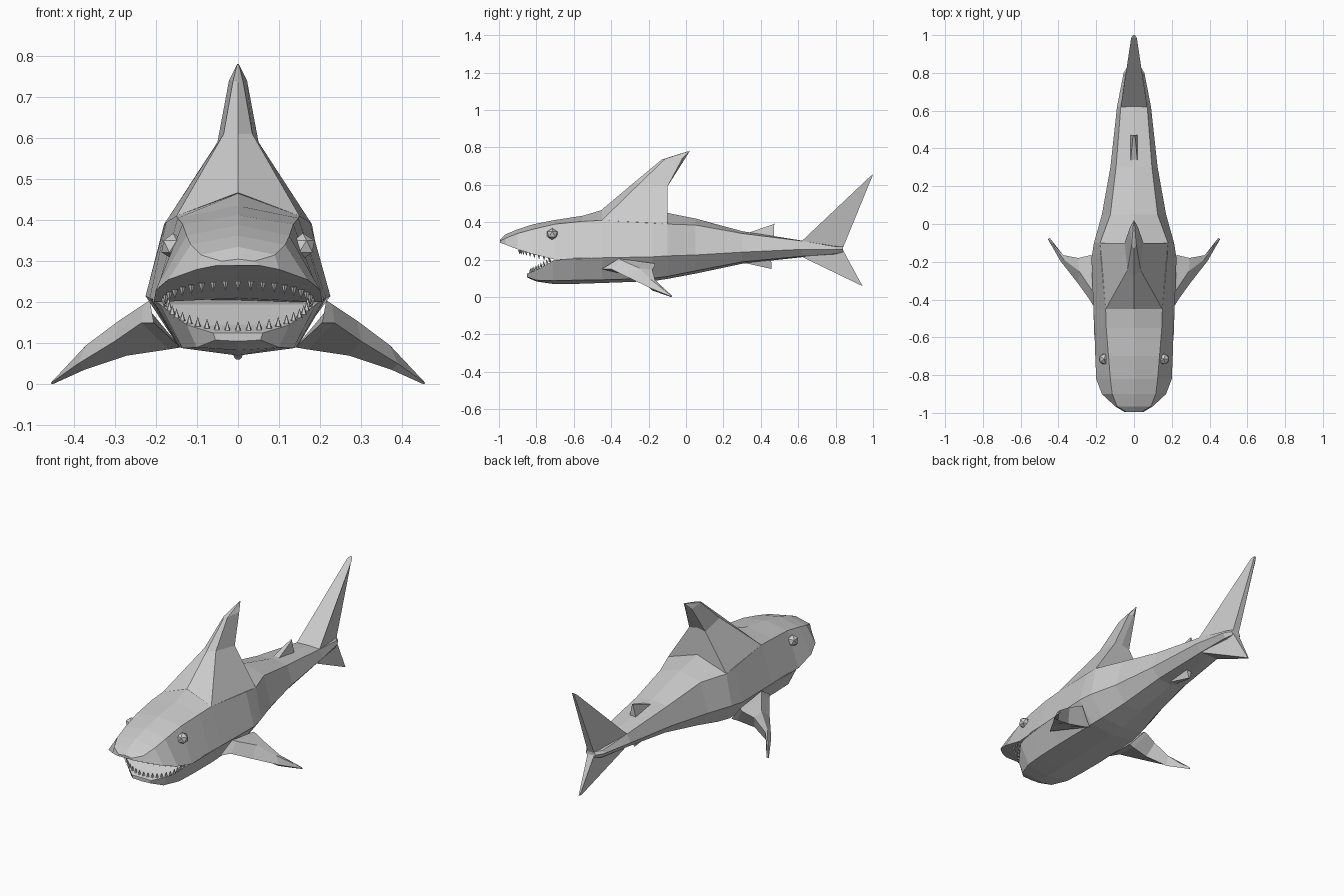
import bpy, bmesh, math
from mathutils import Matrix, Vector


def finish(bm, name):
    bmesh.ops.remove_doubles(bm, verts=bm.verts, dist=0.0005)
    bmesh.ops.recalc_face_normals(bm, faces=bm.faces)
    me = bpy.data.meshes.new(name)
    bm.to_mesh(me)
    bm.free()
    ob = bpy.data.objects.new(name, me)
    bpy.context.collection.objects.link(ob)
    return ob


def loft(name, rings, cap_start=True, cap_end=True):
    """Skin a series of closed rings with flat quads."""
    bm = bmesh.new()
    loops = [[bm.verts.new(p) for p in ring] for ring in rings]
    n = len(loops[0])
    for a, b in zip(loops, loops[1:]):
        for i in range(n):
            j = (i + 1) % n
            bm.faces.new((a[i], a[j], b[j], b[i]))
    if cap_start:
        bm.faces.new(loops[0])
    if cap_end:
        bm.faces.new(loops[-1])
    return finish(bm, name)


def full(half):
    """Complete a half section with its mirror image across x = 0."""
    return half + [(-x, y, z) for x, y, z in reversed(half) if x > 0]


# Upper head: y, top z, shoulder x/z, lip x/z, roof z
head = [(-0.995, 0.305, 0.04, 0.30, 0.05, 0.29, 0.29),
        (-0.965, 0.335, 0.09, 0.315, 0.10, 0.28, 0.282),
        (-0.90, 0.362, 0.115, 0.34, 0.17, 0.255, 0.262),
        (-0.82, 0.388, 0.125, 0.362, 0.20, 0.23, 0.24),
        (-0.70, 0.412, 0.135, 0.39, 0.205, 0.20, 0.21),
        (-0.55, 0.435, 0.147, 0.405, 0.21, 0.205, 0.20),
        (-0.45, 0.465, 0.15, 0.41, 0.215, 0.21, 0.20)]
loft("upper_head", [full([(0, y, t), (sw, y, sz), (lw, y, lz), (0, y, r)])
                    for y, t, sw, sz, lw, lz, r in head], cap_end=False)

# Lower jaw: y, rim x/z, belly corner x/z, belly z
jaw = [(-0.85, 0.06, 0.125, 0.055, 0.108, 0.105),
       (-0.80, 0.125, 0.145, 0.10, 0.09, 0.083),
       (-0.71, 0.19, 0.195, 0.135, 0.088, 0.07),
       (-0.60, 0.21, 0.208, 0.142, 0.09, 0.07),
       (-0.45, 0.215, 0.21, 0.145, 0.092, 0.075)]
loft("lower_jaw", [full([(0, y, rz), (rw, y, rz), (cw, y, cz), (0, y, b)])
                   for y, rw, rz, cw, cz, b in jaw], cap_end=False)

# Trunk: y, top z, shoulder x/z, flank x/z, belly corner x/z, belly z
trunk = [(-0.45, 0.465, 0.15, 0.41, 0.215, 0.21, 0.145, 0.092, 0.075),
         (-0.18, 0.455, 0.175, 0.395, 0.225, 0.215, 0.14, 0.10, 0.085),
         (-0.10, 0.45, 0.18, 0.39, 0.212, 0.22, 0.13, 0.11, 0.097),
         (0.05, 0.42, 0.125, 0.385, 0.17, 0.225, 0.105, 0.14, 0.125),
         (0.30, 0.352, 0.095, 0.34, 0.125, 0.24, 0.08, 0.188, 0.178),
         (0.62, 0.302, 0.07, 0.30, 0.09, 0.255, 0.055, 0.218, 0.213),
         (0.80, 0.275, 0.045, 0.27, 0.055, 0.255, 0.04, 0.23, 0.228),
         (0.84, 0.275, 0.02, 0.27, 0.03, 0.255, 0.02, 0.24, 0.24)]
loft("trunk", [full([(0, y, t), (sw, y, sz), (fw, y, fz), (cw, y, cz), (0, y, b)])
               for y, t, sw, sz, fw, fz, cw, cz, b in trunk], cap_start=False)

# Main dorsal fin, flaring into the shoulders
loft("dorsal_fin", [full(h) for h in (
    [(0, -0.45, 0.467), (0.15, -0.45, 0.41), (0.18, -0.10, 0.39), (0, -0.10, 0.45)],
    [(0, -0.28, 0.61), (0.035, -0.245, 0.61), (0.05, -0.10, 0.59), (0, -0.10, 0.60)],
    [(0, -0.13, 0.735), (0.012, -0.11, 0.74), (0.022, -0.02, 0.74), (0, -0.005, 0.74)],
    [(0, 0.01, 0.779), (0.002, 0.015, 0.779), (0.002, 0.018, 0.78), (0, 0.02, 0.78)])])


def wedge_fin(name, front, rear, tip_front, tip_rear, wf, wr, wt):
    """Fin tapering from a four-cornered root to a narrow tip."""
    loft(name, [[(wf, *front), (wr, *rear), (-wr, *rear), (-wf, *front)],
                [(wt, *tip_front), (wt / 3, *tip_rear),
                 (-wt / 3, *tip_rear), (-wt, *tip_front)]])


# Tail lobes and the small fins ahead of them
wedge_fin("upper_tail_lobe", (0.62, 0.30), (0.84, 0.265), (0.985, 0.645), (1.0, 0.655), 0.07, 0.02, 0.015)
wedge_fin("lower_tail_lobe", (0.62, 0.215), (0.84, 0.25), (0.93, 0.065), (0.943, 0.06), 0.055, 0.02, 0.009)
wedge_fin("second_dorsal_fin", (0.31, 0.335), (0.47, 0.315), (0.46, 0.387), (0.472, 0.392), 0.02, 0.02, 0.006)
wedge_fin("anal_fin", (0.30, 0.185), (0.455, 0.21), (0.445, 0.153), (0.457, 0.15), 0.02, 0.02, 0.006)

# Pectoral fins: front, top, rear, bottom of each section
pectoral = loft("pectoral_fins", [
    [(0.205, -0.45, 0.15), (0.215, -0.36, 0.205), (0.215, -0.17, 0.18), (0.14, -0.20, 0.09)],
    [(0.235, -0.40, 0.15), (0.23, -0.34, 0.195), (0.23, -0.165, 0.17), (0.17, -0.21, 0.085)],
    [(0.30, -0.31, 0.105), (0.29, -0.25, 0.155), (0.295, -0.18, 0.145), (0.27, -0.22, 0.07)],
    [(0.39, -0.195, 0.05), (0.37, -0.19, 0.095), (0.375, -0.165, 0.09), (0.375, -0.18, 0.035)],
    [(0.456, -0.08, 0.003), (0.452, -0.08, 0.008), (0.446, -0.074, 0.006), (0.452, -0.08, 0.0)]])
pectoral.modifiers.new("Mirror", 'MIRROR')

# Eyes: faceted low-poly balls
bm = bmesh.new()
for s in (-1, 1):
    bmesh.ops.create_icosphere(bm, subdivisions=1, radius=0.032,
                               matrix=Matrix.Translation((s * 0.158, -0.715, 0.336)))
finish(bm, "eyes")


def tooth_row(name, count, path, flip):
    """Row of small pointed cones following the jaw curve."""
    bm = bmesh.new()
    for i in range(count):
        p = Vector(path(math.radians(-88 + 176 * i / (count - 1))))
        m = Matrix.Translation(p)
        if flip:
            m = m @ Matrix.Rotation(math.pi, 4, 'X')
        bmesh.ops.create_cone(bm, cap_ends=True, segments=5, radius1=0.008,
                              radius2=0, depth=0.024, matrix=m)
    finish(bm, name)


# Teeth along both jaws
tooth_row("upper_teeth", 19, lambda a: (0.18 * math.sin(a), -0.725 - 0.165 * math.cos(a),
                                        0.197 + 0.043 * math.cos(a)), True)
tooth_row("lower_teeth", 21, lambda a: (0.17 * math.sin(a), -0.725 - 0.108 * math.cos(a),
                                        0.202 - 0.060 * math.cos(a)), False)
